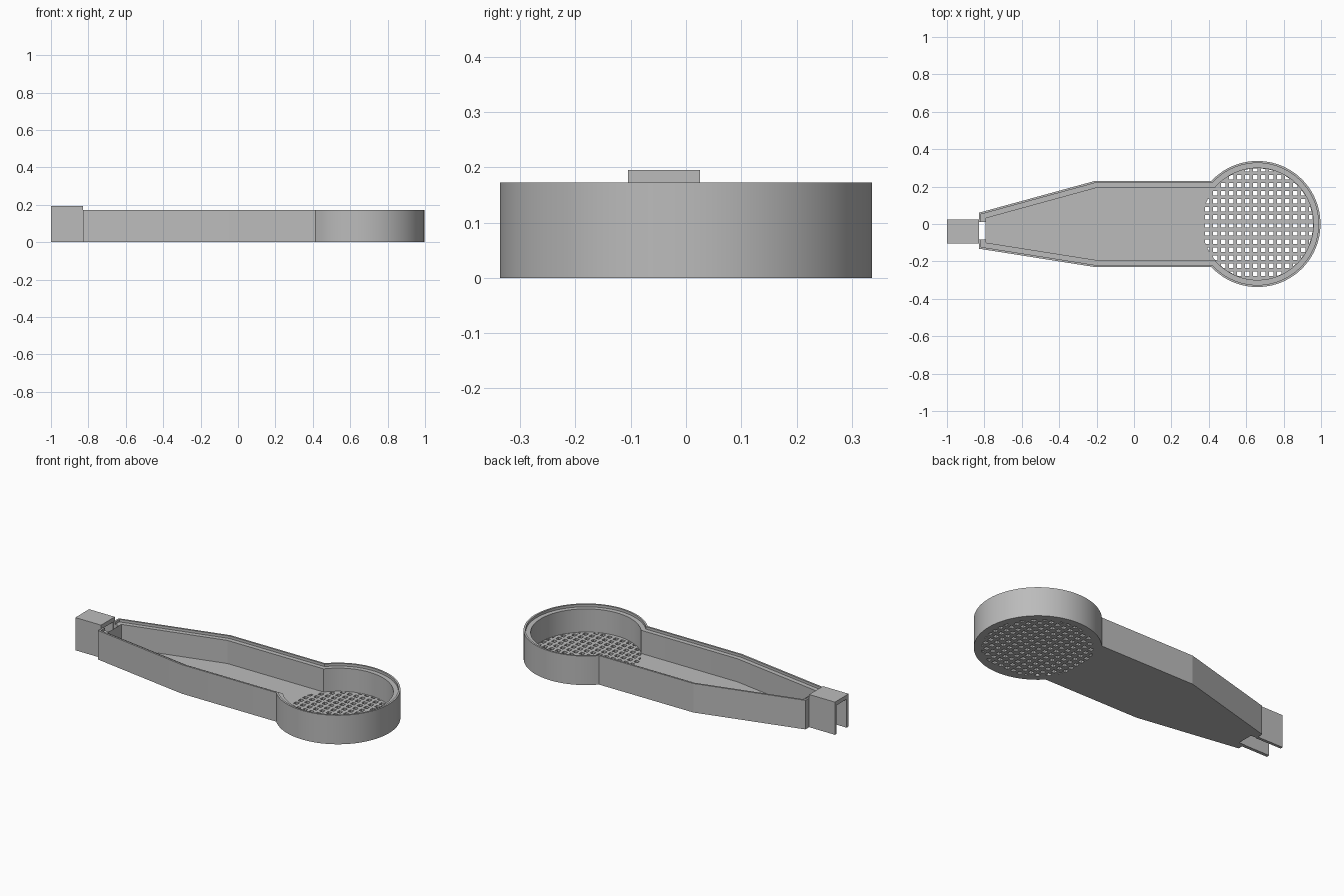
import bpy, bmesh
from math import asin, cos, sin, pi
from mathutils import Vector

if "Cube" in bpy.data.objects:
    bpy.data.objects.remove(bpy.data.objects["Cube"], do_unlink=True)

HEAD_X, HEAD_R, HALF_W = 0.66, 0.337, 0.23
HEIGHT, LEDGE_Z, FLOOR_Z = 0.173, 0.158, 0.02
LIP, WALL = 0.011, 0.038
ARC_STEPS = 96

grey = bpy.data.materials.new("plain grey")
grey.use_nodes = True
grey.diffuse_color = (0.5, 0.5, 0.5, 1)
grey.node_tree.nodes["Principled BSDF"].inputs["Base Color"].default_value = grey.diffuse_color


def make_object(name, bm):
    bmesh.ops.recalc_face_normals(bm, faces=bm.faces)
    mesh = bpy.data.meshes.new(name)
    bm.to_mesh(mesh)
    bm.free()
    mesh.materials.append(grey)
    obj = bpy.data.objects.new(name, mesh)
    bpy.context.collection.objects.link(obj)
    return obj


def add_box(bm, low, high):
    low, high = Vector(low), Vector(high)
    verts = bmesh.ops.create_cube(bm, size=1)["verts"]
    bmesh.ops.scale(bm, vec=high - low, verts=verts)
    bmesh.ops.translate(bm, vec=(low + high) / 2, verts=verts)


def boolean(obj, cutter, operation):
    """Apply a boolean and discard the cutter."""
    mod = obj.modifiers.new("cut", 'BOOLEAN')
    mod.operation, mod.solver, mod.object = operation, 'EXACT', cutter
    graph = bpy.context.evaluated_depsgraph_get()
    mesh = bpy.data.meshes.new_from_object(obj.evaluated_get(graph))
    obj.modifiers.clear()
    obj.data = mesh
    bpy.data.objects.remove(cutter, do_unlink=True)


def outline(inset):
    """Counter-clockwise tray outline: tapered handle joined to a round head."""
    path = [Vector(p) for p in ((0.5, HALF_W), (-0.21, HALF_W), (-0.83, 0.06),
                                (-0.83, -0.132), (-0.21, -HALF_W), (0.5, -HALF_W))]
    points = []
    for before, here, after in zip(path, path[1:], path[2:]):
        d1, d2 = (here - before).normalized(), (after - here).normalized()
        n1, n2 = Vector((-d1.y, d1.x)), Vector((-d2.y, d2.x))
        points.append(here + (n1 + n2) * inset / (1 + n1.dot(n2)))
    radius = HEAD_R - inset
    neck = pi - asin((HALF_W - inset) / radius)
    for i in range(ARC_STEPS + 1):
        a = -neck + 2 * neck * i / ARC_STEPS
        points.append(Vector((HEAD_X + radius * cos(a), radius * sin(a))))
    return points


# Tray: loops run from the base up the outside, over the stepped rim, down inside
bm = bmesh.new()
loops = []
for inset, z in ((0, 0), (0, HEIGHT), (LIP, HEIGHT), (LIP, LEDGE_Z),
                 (WALL, LEDGE_Z), (WALL, FLOOR_Z)):
    loops.append([bm.verts.new((p.x, p.y, z)) for p in outline(inset)])
for low, high in zip(loops, loops[1:]):
    for i in range(len(low)):
        bm.faces.new((low[i - 1], low[i], high[i], high[i - 1]))
bm.faces.new(loops[0][::-1])
bm.faces.new(loops[-1])
tray = make_object("tray", bm)

# Square grille holes, trimmed to the round head
bm = bmesh.new()
pitch, half = 0.0428, 0.012
for i in range(-8, 9):
    for j in range(-8, 9):
        x, y = HEAD_X - 0.012 + i * pitch, -0.008 + j * pitch
        if (x - HEAD_X) ** 2 + y * y < 0.305 ** 2:
            add_box(bm, (x - half, y - half, -0.05), (x + half, y + half, 0.05))
holes = make_object("grille_holes", bm)
bm = bmesh.new()
bmesh.ops.create_cone(bm, cap_ends=True, segments=ARC_STEPS, radius1=0.297,
                      radius2=0.297, depth=0.3)
bmesh.ops.translate(bm, vec=(HEAD_X, 0, 0), verts=bm.verts)
boolean(holes, make_object("grille_limit", bm), 'INTERSECT')
boolean(tray, holes, 'DIFFERENCE')

# Slot through the narrow end wall
bm = bmesh.new()
add_box(bm, (-0.9, -0.084, -0.1), (-0.793, 0.012, 0.3))
boolean(tray, make_object("end_slot", bm), 'DIFFERENCE')

# Connector: an inverted channel extruded along the handle
bm = bmesh.new()
channel = ((-0.105, 0), (-0.105, 0.195), (0.025, 0.195), (0.025, 0),
           (0.008, 0), (0.008, 0.17), (-0.086, 0.17), (-0.086, 0))
face = bm.faces.new([bm.verts.new((-1, y, z)) for y, z in channel])
ext = bmesh.ops.extrude_face_region(bm, geom=[face])["geom"]
bmesh.ops.translate(bm, vec=(0.17, 0, 0),
                    verts=[v for v in ext if isinstance(v, bmesh.types.BMVert)])
connector = make_object("connector", bm)

# Smooth the round walls, keep corners crisp
for obj in (tray, connector):
    bpy.ops.object.select_all(action='DESELECT')
    obj.select_set(True)
    bpy.context.view_layer.objects.active = obj
    bpy.ops.object.shade_smooth_by_angle(angle=0.2)
